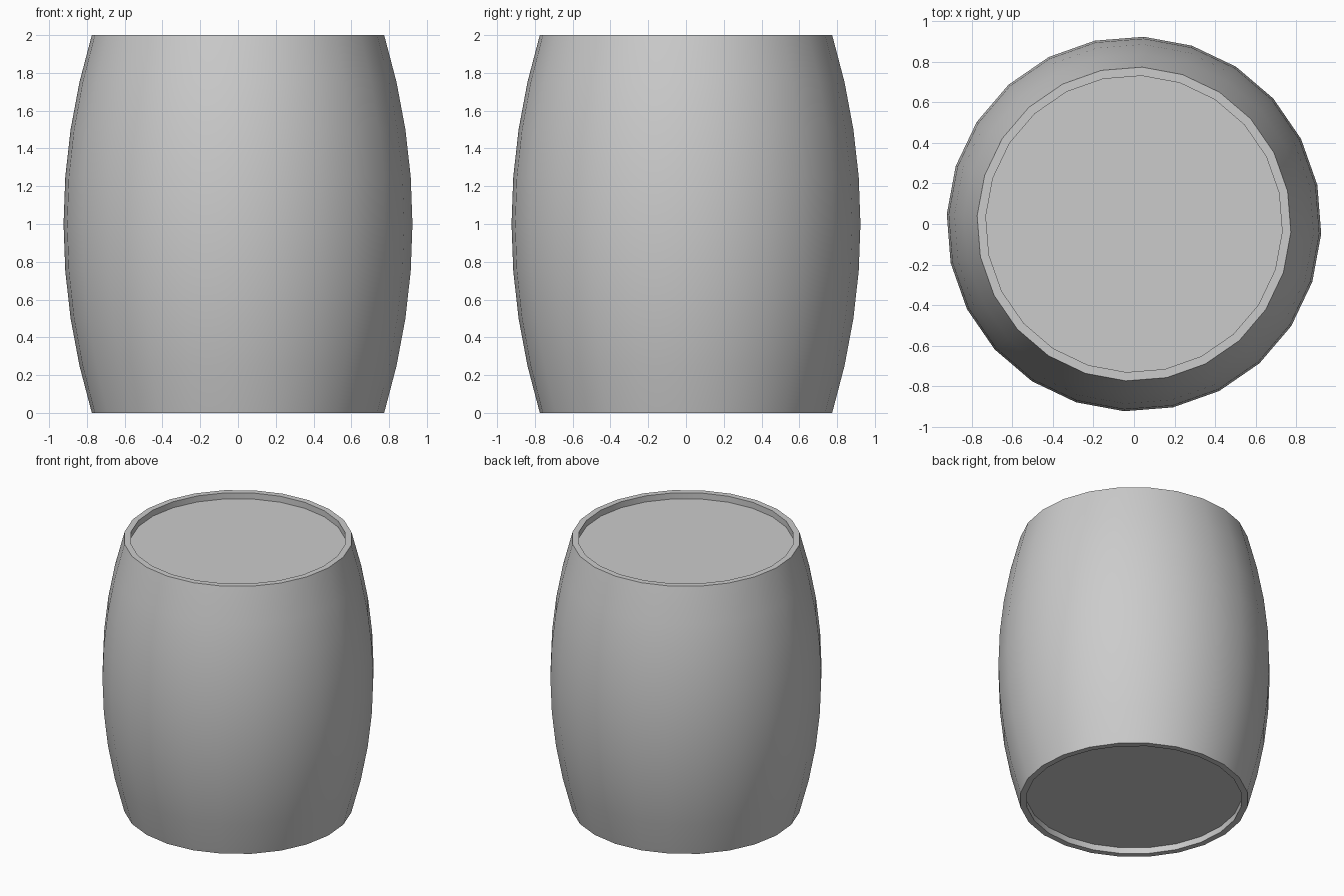
import bpy, bmesh, math

if "Cube" in bpy.data.objects:
    bpy.data.objects.remove(bpy.data.objects["Cube"])

SIDES = 24
TURN = math.radians(-3)      # small twist of the facets seen from the top
RIM, BULGE, INNER, RECESS = 0.775, 0.15, 0.732, 0.045
STEPS = 8

# Half cross-section: recessed lower head, bulging staves, recessed upper head
profile = [(INNER, RECESS), (INNER, 0.0)]
for i in range(STEPS + 1):
    z = 2 * i / STEPS
    profile.append((RIM + BULGE * (1 - (z - 1) ** 2), z))
profile += [(INNER, 2.0), (INNER, 2.0 - RECESS)]

bm = bmesh.new()
rings = []
for r, z in profile:
    ring = []
    for k in range(SIDES):
        a = TURN + 2 * math.pi * k / SIDES
        ring.append(bm.verts.new((r * math.cos(a), r * math.sin(a), z)))
    rings.append(ring)

# Skin the rings and close both heads
for lo, hi in zip(rings, rings[1:]):
    for k in range(SIDES):
        n = (k + 1) % SIDES
        bm.faces.new((lo[k], lo[n], hi[n], hi[k]))
bm.faces.new(rings[0][::-1])
bm.faces.new(rings[-1])
bmesh.ops.recalc_face_normals(bm, faces=bm.faces)

mesh = bpy.data.meshes.new("barrel")
bm.to_mesh(mesh)
bm.free()
barrel = bpy.data.objects.new("barrel", mesh)
bpy.context.collection.objects.link(barrel)

grey = bpy.data.materials.new("light grey")
grey.diffuse_color = (0.6, 0.6, 0.6, 1)
grey.use_nodes = True
grey.node_tree.nodes["Principled BSDF"].inputs["Base Color"].default_value = grey.diffuse_color
mesh.materials.append(grey)

# Smooth staves, crisp rims
bpy.context.view_layer.objects.active = barrel
barrel.select_set(True)
bpy.ops.object.shade_smooth_by_angle(angle=math.radians(30))
